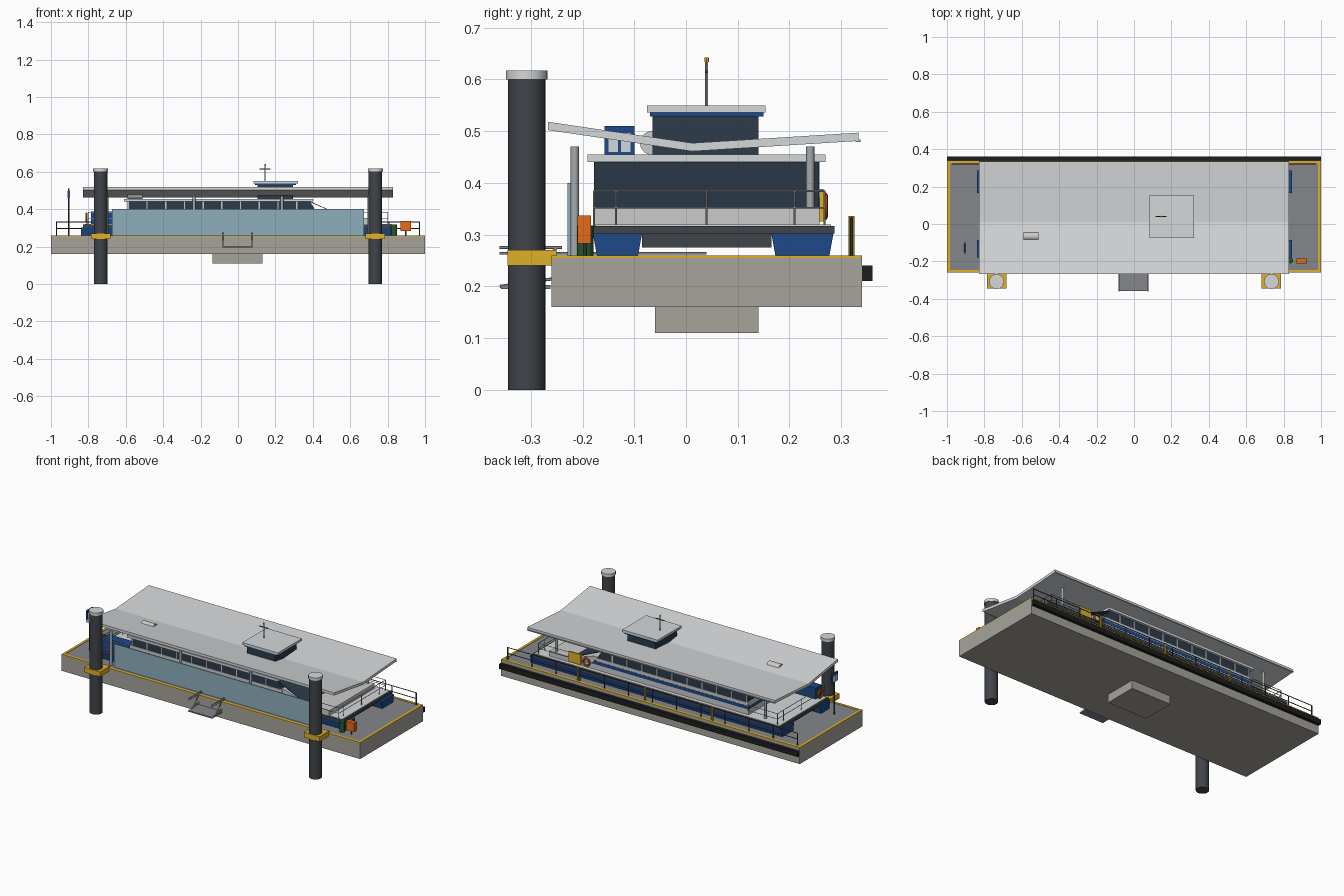
import bpy, bmesh, math
from mathutils import Vector

if "Cube" in bpy.data.objects:
    bpy.data.objects.remove(bpy.data.objects["Cube"])

def mat(name, r, g, b):
    m = bpy.data.materials.new(name)
    m.diffuse_color = ((r / 255) ** 2.2, (g / 255) ** 2.2, (b / 255) ** 2.2, 1)
    m.use_nodes = True
    m.node_tree.nodes["Principled BSDF"].inputs["Base Color"].default_value = m.diffuse_color
    return m

CONCRETE = mat("concrete", 164, 162, 154)
DECK = mat("deck", 132, 133, 138)
YELLOW = mat("yellow", 222, 175, 45)
STEEL = mat("dark_steel", 66, 70, 75)
BLACK = mat("rubber", 35, 35, 35)
WHITE = mat("white", 228, 230, 231)
ROOF = mat("roof", 212, 215, 217)
BLUE = mat("blue", 35, 75, 135)
NAVY = mat("window", 48, 62, 76)
GLASS = mat("screen_glass", 140, 173, 187)
METAL = mat("metal", 165, 170, 174)
ORANGE = mat("orange", 230, 105, 30)
GREEN = mat("green", 40, 90, 50)

def finish(bm, name, m):
    bmesh.ops.recalc_face_normals(bm, faces=bm.faces)
    me = bpy.data.meshes.new(name)
    bm.to_mesh(me)
    bm.free()
    ob = bpy.data.objects.new(name, me)
    bpy.context.collection.objects.link(ob)
    me.materials.append(m)
    return ob

def prism(name, pts, axis, a, b, m):
    """Extrude a 2D profile along an axis ('x': pts are y,z; 'y': pts are x,z)."""
    bm = bmesh.new()
    place = (lambda p: (a, p[0], p[1])) if axis == 'x' else (lambda p: (p[0], a, p[1]))
    f = bm.faces.new([bm.verts.new(place(p)) for p in pts])
    r = bmesh.ops.extrude_face_region(bm, geom=[f])
    d = Vector((b - a, 0, 0)) if axis == 'x' else Vector((0, b - a, 0))
    bmesh.ops.translate(bm, vec=d, verts=[v for v in r['geom'] if isinstance(v, bmesh.types.BMVert)])
    return finish(bm, name, m)

def box(name, x0, x1, y0, y1, z0, z1, m):
    return prism(name, [(y0, z0), (y1, z0), (y1, z1), (y0, z1)], 'x', x0, x1, m)

def rod(name, p, q, r, m, n=8, smooth=False):
    p, q = Vector(p), Vector(q)
    bm = bmesh.new()
    bmesh.ops.create_cone(bm, cap_ends=True, segments=n, radius1=r, radius2=r, depth=(q - p).length)
    bmesh.ops.transform(bm, verts=bm.verts, matrix=(q - p).to_track_quat('Z', 'Y').to_matrix().to_4x4())
    bmesh.ops.translate(bm, verts=bm.verts, vec=(p + q) / 2)
    if smooth:
        for f in bm.faces:
            f.smooth = len(f.verts) == 4
    return finish(bm, name, m)

def buoy(name, loc, rot, m):
    bpy.ops.mesh.primitive_torus_add(location=loc, rotation=rot, major_radius=.021, minor_radius=.006,
                                     major_segments=20, minor_segments=8)
    bpy.context.object.name = name
    bpy.context.object.data.materials.append(m)

# Pontoon, keel box, deck and yellow edging
box("pontoon", -1, 1, -.26, .34, .16, .255, CONCRETE)
box("pontoon_keel", -.135, .13, -.06, .14, .11, .16, CONCRETE)
box("pontoon_deck", -.985, .985, -.245, .325, .255, .258, DECK)
for s in (-1, 1):
    box("edge_end", s * .985, s, -.26, .34, .255, .26, YELLOW)
box("edge_front", -.985, .985, -.26, -.245, .255, .26, YELLOW)
box("edge_back", -.985, .985, .325, .34, .255, .26, YELLOW)
box("fender", -1, 1, .34, .36, .21, .24, BLACK)

# Mooring piles with caps and collars
for x in (-.735, .735):
    rod("pile", (x, -.308, 0), (x, -.308, .6), .036, STEEL, 20, True)
    rod("pile_cap", (x, -.308, .6), (x, -.308, .617), .04, ROOF, 20, True)
    box("pile_collar", x - .052, x + .052, -.345, -.25, .24, .27, YELLOW)

# Butterfly canopy on columns
prism("canopy", [(-.267, .502), (.012, .461), (.333, .481), (.333, .497), (.012, .477), (-.267, .518)],
      'x', -.83, .83, ROOF)
box("canopy_gutter", -.83, .83, .328, .337, .479, .484, METAL)
for x in (-.70, -.235, .235, .70):
    for y in (-.215, .24):
        rod("canopy_column", (x, y, .258), (x, y, .47), .008, METAL, 12, True)

# Glazed windbreak along the front
box("windbreak", -.67, .67, -.229, -.223, .258, .4, GLASS)
for i in range(7):
    x = -.67 + i * 1.34 / 6
    box("windbreak_post", x - .003, x + .003, -.223, -.218, .258, .4, METAL)

# Ferry twin hulls and main deck
for y0, y1 in ((-.18, -.085), (.165, .285)):
    prism("ferry_hull", [(y0 + .008, .258), (y1 - .008, .258), (y1, .302), (y0, .302)], 'x', -.84, .845, BLUE)
box("bridge_deck", -.8, .8, -.085, .165, .275, .302, STEEL)
box("main_deck", -.83, .83, -.182, .287, .302, .317, STEEL)
box("deck_top", -.82, .82, -.175, .28, .317, .32, ROOF)

# Cabin: white base, blue stripe, raked window band, roof
box("bow_bulwark", .45, .735, -.178, .258, .317, .35, WHITE)
prism("foredeck_fairing", [(.4, .35), (.58, .35), (.44, .395), (.4, .395)], 'y', -.175, .252, WHITE)
box("cabin_base", -.6, .45, -.178, .258, .317, .352, WHITE)
prism("cabin_stripe", [(-.6, .352), (.45, .352), (.435, .372), (-.6, .372)], 'y', -.179, .259, BLUE)
box("cabin_sill", -.6, .42, -.178, .258, .372, .392, WHITE)
prism("cabin_windows", [(-.59, .392), (.415, .392), (.385, .44), (-.59, .44)], 'y', -.175, .255, NAVY)
prism("cabin_windscreen", [(.58, .352), (.585, .352), (.39, .44), (.38, .44)], 'y', -.178, .257, NAVY)
for i in range(10):
    x = -.59 + i * .1
    for y in (-.176, .256):
        box("window_mullion", x, x + .007, y - .002, y + .002, .392, .44, WHITE)
box("cabin_roof", -.61, .4, -.19, .27, .44, .455, ROOF)

# Wheelhouse rising through the canopy, with mast
box("wheelhouse", .105, .295, -.065, .14, .455, .53, NAVY)
box("wheelhouse_band", .09, .31, -.07, .15, .528, .536, BLUE)
box("wheelhouse_roof", .082, .32, -.075, .154, .536, .55, ROOF)
rod("mast", (.145, .04, .55), (.145, .04, .635), .003, METAL)
rod("mast_light", (.145, .04, .634), (.145, .04, .642), .0045, YELLOW)
rod("mast_yard", (.115, .04, .615), (.175, .04, .615), .003, STEEL)
rod("raft_canister", (-.59, -.066, .477), (-.51, -.066, .477), .023, WHITE, 16, True)

# Aft equipment and side fittings
box("aft_locker", -.785, -.6, -.175, -.12, .32, .386, BLUE)
buoy("aft_lifebuoy", (-.81, -.13, .355), (0, math.pi / 2, 0), ORANGE)
box("side_gate", .52, .6, .258, .266, .325, .388, YELLOW)
buoy("side_lifebuoy", (.48, .268, .355), (math.pi / 2, 0, 0), ORANGE)

# Bow and stern rails on the ferry
for s in (-1, 1):
    for z in (.352, .384):
        rod("ferry_rail_end", (s * .8, -.178, z), (s * .8, .268, z), .0018, METAL, 6)
        for y in (-.178, .268):
            rod("ferry_rail_side", (s * .6, y, z), (s * .8, y, z), .0018, METAL, 6)
    for y in (-.178, -.135, .04, .21, .268):
        rod("ferry_rail_post", (s * .8, y, .317), (s * .8, y, .385), .002, METAL, 6)

# Pontoon guard rail along the back edge
for z in (.297, .332):
    rod("guard_rail", (-.97, .32, z), (.97, .32, z), .0025, STEEL, 6)
for i in range(13):
    x = -.97 + i * 1.94 / 12
    rod("guard_post", (x, .32, .258), (x, .32, .333), .003, STEEL, 6)
for x in (-.4, .05, .5):
    rod("mooring_post", (x, .32, .258), (x, .32, .336), .006, YELLOW, 8)

# Access step hung off the front
box("step_platform", -.083, .077, -.358, -.262, .195, .203, DECK)
for x in (-.08, .074):
    rod("step_strut", (x, -.36, .2), (x, -.255, .215), .003, METAL, 6)
    rod("step_handrail", (x, -.36, .275), (x, -.24, .275), .003, METAL, 6)
    rod("step_post", (x, -.32, .2), (x, -.25, .275), .003, METAL, 6)
    rod("step_rail_inner", (x, -.36, .264), (x, .04, .264), .002, METAL, 6)

# Information sign, bin and rescue cabinet
rod("sign_pole", (-.905, -.128, .258), (-.905, -.128, .46), .004, STEEL)
box("sign_board", -.909, -.901, -.158, -.1, .455, .51, BLUE)
for y in (-.15, -.126):
    box("sign_panel", -.911, -.899, y, y + .019, .46, .496, ROOF)
rod("bin", (.835, -.195, .258), (.835, -.195, .318), .016, GREEN, 12, True)
rod("cabinet_post", (.897, -.195, .258), (.897, -.195, .29), .004, STEEL)
box("rescue_cabinet", .87, .925, -.21, -.184, .283, .337, ORANGE)
